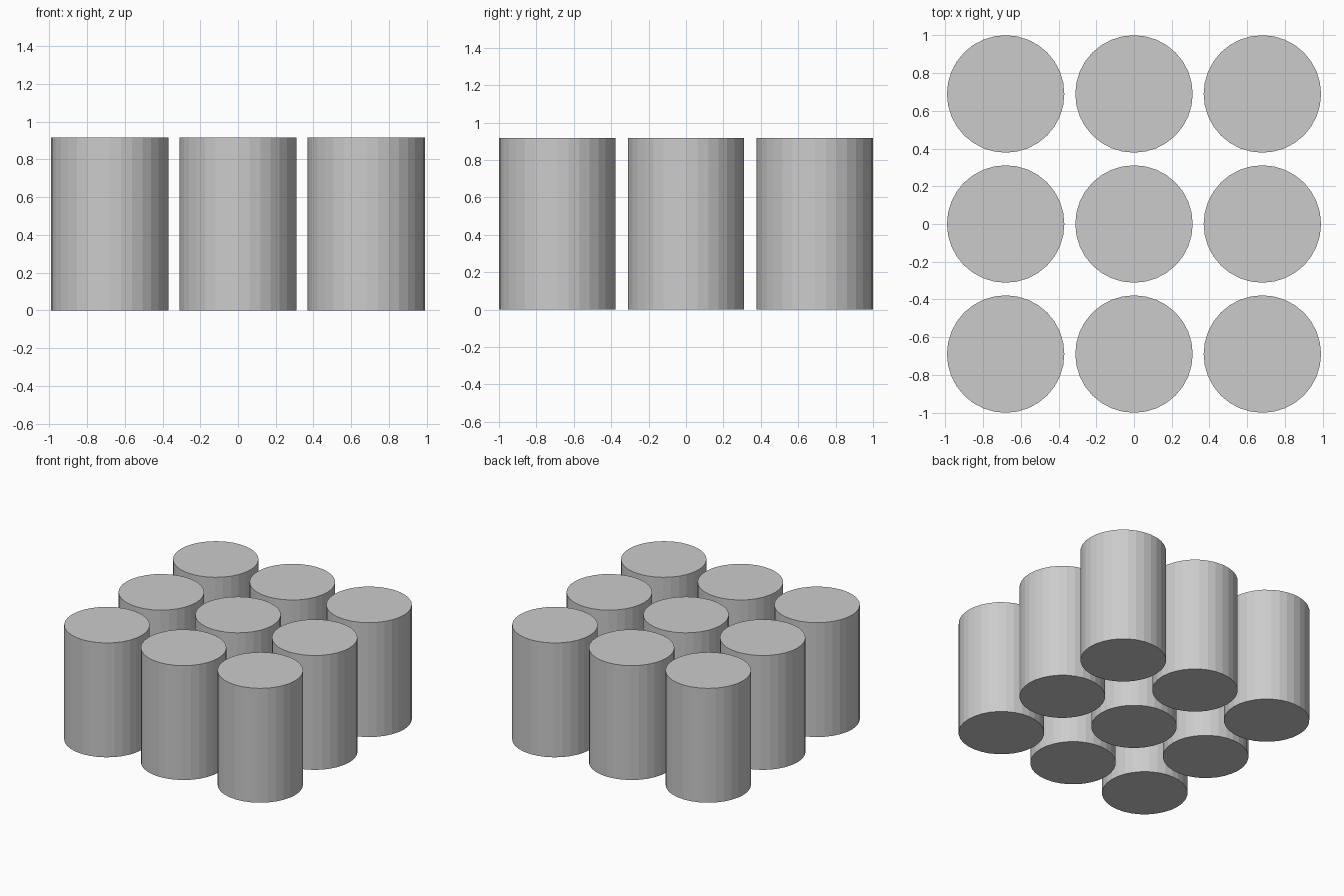
import bpy

if "Cube" in bpy.data.objects:
    bpy.data.objects.remove(bpy.data.objects["Cube"])

RADIUS, HEIGHT = 0.311, 0.917
STEP_X, STEP_Y = 0.68, 0.689

# 3 x 3 grid of flat-shaded upright cylinders
for row in range(3):
    for col in range(3):
        bpy.ops.mesh.primitive_cylinder_add(
            vertices=32, radius=RADIUS, depth=HEIGHT,
            location=((col - 1) * STEP_X, (row - 1) * STEP_Y, HEIGHT / 2))
        bpy.context.object.name = f"cylinder_row{row + 1}_col{col + 1}"
